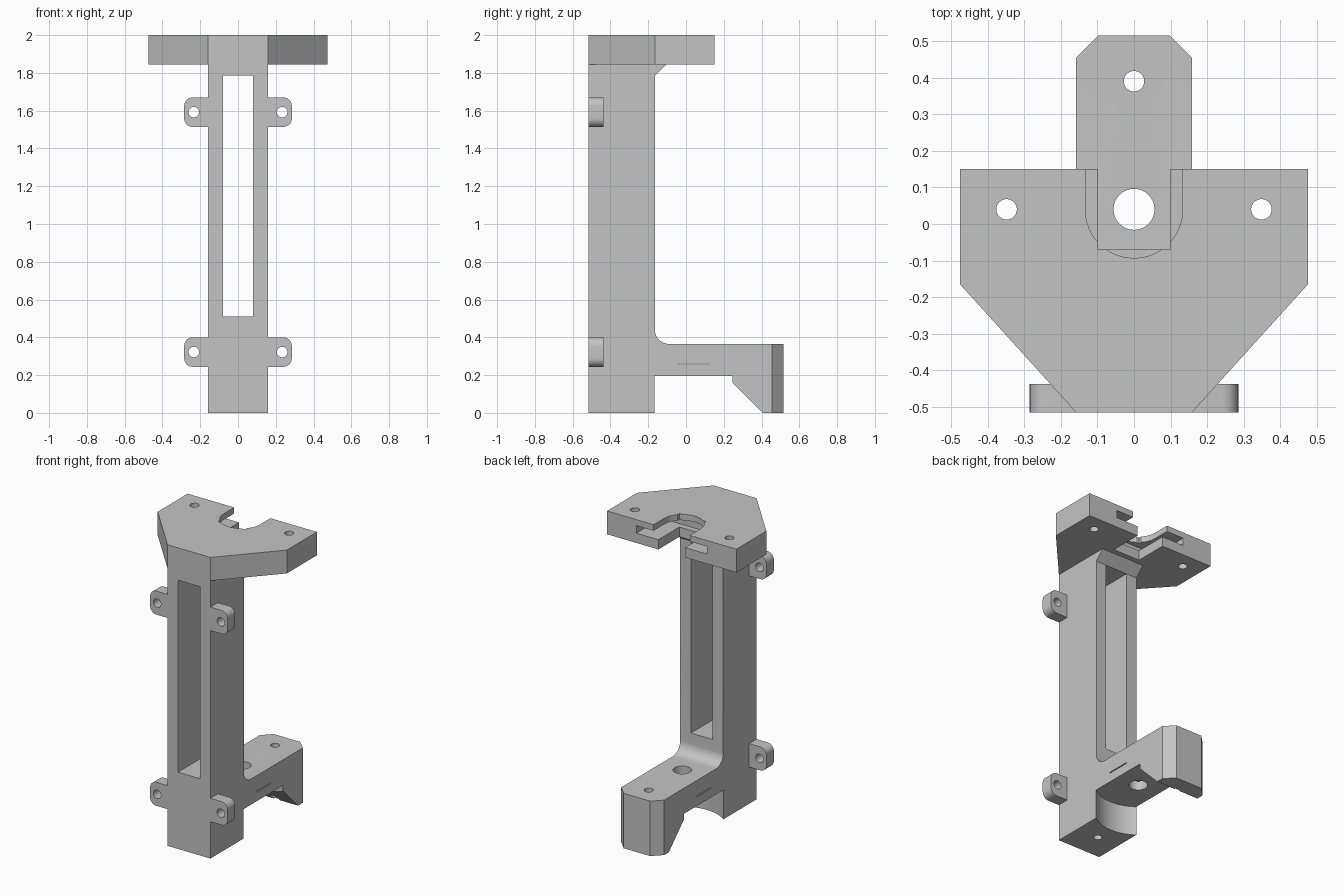
import bpy, bmesh, math
from mathutils import Vector, Matrix

old = bpy.data.objects.get("Cube")
if old:
    bpy.data.objects.remove(old, do_unlink=True)

# One plain grey plastic
grey = bpy.data.materials.new("plain grey")
grey.use_nodes = True
colour = (0.55, 0.55, 0.55, 1)
grey.diffuse_color = colour
grey.node_tree.nodes["Principled BSDF"].inputs["Base Color"].default_value = colour


def arc(cx, cy, r, start, end, steps=8):
    """Points along an arc, angles in degrees."""
    angles = [math.radians(start + (end - start) * i / steps) for i in range(steps + 1)]
    return [(cx + r * math.cos(a), cy + r * math.sin(a)) for a in angles]


def prism(name, outline, axis, low, high):
    """Extrude a closed 2D outline along the x, y or z axis."""
    place = {"x": lambda u, v: (low, u, v),
             "y": lambda u, v: (u, low, v),
             "z": lambda u, v: (u, v, low)}[axis]
    bm = bmesh.new()
    face = bm.faces.new([bm.verts.new(place(u, v)) for u, v in outline])
    grown = bmesh.ops.extrude_face_region(bm, geom=[face])["geom"]
    step = Vector([(high - low) * (axis == a) for a in "xyz"])
    bmesh.ops.translate(bm, vec=step, verts=[g for g in grown if isinstance(g, bmesh.types.BMVert)])
    bmesh.ops.recalc_face_normals(bm, faces=bm.faces)
    mesh = bpy.data.meshes.new(name)
    bm.to_mesh(mesh)
    bm.free()
    mesh.materials.append(grey)
    obj = bpy.data.objects.new(name, mesh)
    bpy.context.collection.objects.link(obj)
    return obj


def box(x, y0, y1, z0, z1):
    return prism("cutter", [(-x, y0), (x, y0), (x, y1), (-x, y1)], "z", z0, z1)


def drill(u, v, r, axis, low, high, sides=32):
    return prism("cutter", arc(u, v, r, 0, 360, sides)[:-1], axis, low, high)


def cut(obj, cutters):
    """Subtract the cutters one by one, then remove them."""
    for cutter in cutters:
        cutter.hide_render = True
        mod = obj.modifiers.new("cut", "BOOLEAN")
        mod.operation = "DIFFERENCE"
        mod.solver = "EXACT"
        mod.object = cutter
    deps = bpy.context.evaluated_depsgraph_get()
    deps.update()
    mesh = bpy.data.meshes.new_from_object(obj.evaluated_get(deps))
    obj.modifiers.clear()
    obj.data = mesh
    for cutter in cutters:
        bpy.data.objects.remove(cutter, do_unlink=True)


def smooth(obj):
    bpy.ops.object.select_all(action="DESELECT")
    obj.select_set(True)
    bpy.context.view_layer.objects.active = obj
    bpy.ops.object.shade_smooth_by_angle(angle=math.radians(30))


HALF, FRONT, BACK = 0.158, -0.515, -0.165
AXIS_Y = 0.04          # centre line of the clamped rod
PLATE_Z = 1.845

# Column, lower arm and foot from one side profile
side = [(FRONT, 0), (BACK, 0), (BACK, 0.195), (0.21, 0.195), (0.405, 0), (0.515, 0), (0.515, 0.365)]
side += arc(-0.09, 0.44, 0.075, 270, 180)
side += [(BACK, 1.785), (-0.105, PLATE_Z), (FRONT, PLATE_Z)]
frame = prism("column_and_arm", side, "x", -HALF, HALF)

# Chamfered end of the arm
bm = bmesh.new()
bm.from_mesh(frame.data)
ends = [e for e in bm.edges
        if all(v.co.y > 0.51 for v in e.verts) and abs(e.verts[0].co.z - e.verts[1].co.z) > 0.1]
bmesh.ops.bevel(bm, geom=ends, offset=0.061, segments=1, affect="EDGES")
bm.to_mesh(frame.data)
bm.free()

# Window, rod clearance, side slit and screw holes
cut(frame, [
    box(0.08, -0.6, -0.05, 0.51, 1.785),
    drill(0, AXIS_Y, 0.26, "z", -0.1, 0.195, 64),
    drill(0, AXIS_Y, 0.177, "z", 0.255, 0.261, 48),
    drill(0, AXIS_Y, 0.056, "z", 0.1, 0.5),
    drill(0, 0.39, 0.028, "z", -0.1, 0.5),
    drill(0, -0.34, 0.025, "z", -0.1, 0.6),
])
smooth(frame)

# Top mounting plate
right_half = [(HALF, FRONT), (0.475, BACK), (0.475, 0.15)]
outline = right_half + [(-x, y) for x, y in reversed(right_half)]
plate = prism("top_plate", outline, "z", PLATE_Z, 2.0)
collar = arc(0, AXIS_Y, 0.133, 180, 360, 24) + [(0.133, 0.3), (-0.133, 0.3)]
cut(plate, [
    box(0.098, -0.07, 0.3, 1.7, 2.1),
    prism("cutter", collar, "z", 1.91, 2.1),
    box(0.26, -0.11, 0.3, 1.91, 1.96),
    drill(0.348, AXIS_Y, 0.028, "z", 1.7, 2.1),
    drill(-0.348, AXIS_Y, 0.028, "z", 1.7, 2.1),
])
smooth(plate)

# Four rounded screw tabs on the front edges
for level, z in (("lower", 0.322), ("upper", 1.592)):
    for label, s in (("left", 1), ("right", -1)):
        h, r, tip = 0.078, 0.045, 0.285
        shape = [(HALF, z - h)] + arc(tip - r, z - h + r, r, -90, 0) \
            + arc(tip - r, z + h - r, r, 0, 90) + [(HALF, z + h)]
        tab = prism(f"{level}_{label}_tab", [(s * x, v) for x, v in shape], "y", FRONT, -0.437)
        cut(tab, [drill(s * 0.234, z, 0.028, "y", -0.7, -0.3)])
        smooth(tab)
